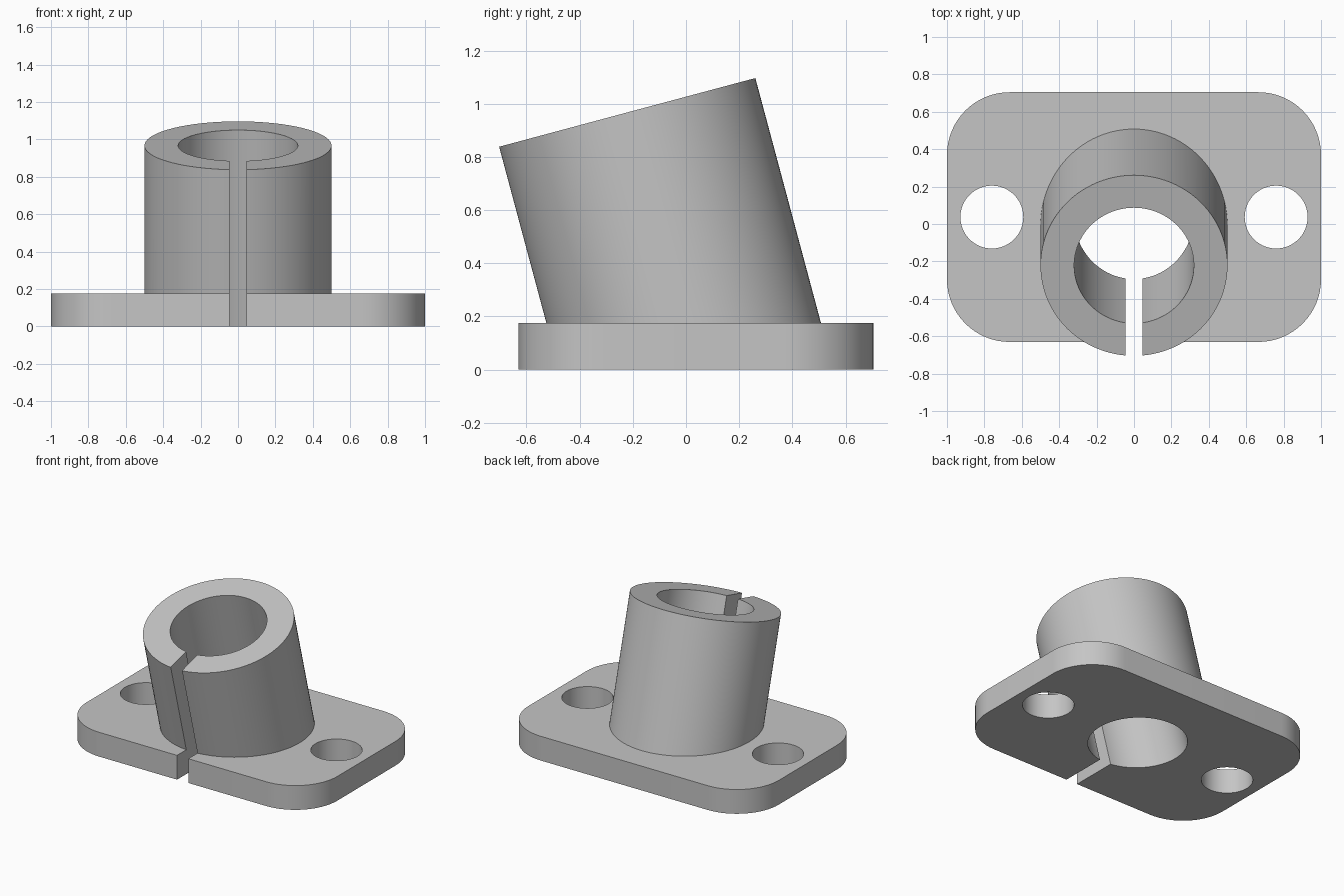
import bpy, bmesh, math
from mathutils import Matrix, Vector

cube = bpy.data.objects.get("Cube")
if cube:
    bpy.data.objects.remove(cube, do_unlink=True)

CENTRE_Y = 0.037
PLATE_DEPTH, PLATE_HEIGHT = 1.335, 0.175
CORNER = 0.335
TILT = math.radians(15)
# Frame whose z axis runs along the leaning tube, starting at the plate bottom
LEAN = Matrix.Translation((0, CENTRE_Y, 0)) @ Matrix.Rotation(TILT, 4, 'X')

grey = bpy.data.materials.new("plain grey")
grey.use_nodes = True
grey.diffuse_color = (0.56, 0.56, 0.56, 1)
grey.node_tree.nodes["Principled BSDF"].inputs["Base Color"].default_value = grey.diffuse_color


def make_object(name, bm):
    bmesh.ops.recalc_face_normals(bm, faces=bm.faces[:])
    mesh = bpy.data.meshes.new(name)
    bm.to_mesh(mesh)
    bm.free()
    mesh.materials.append(grey)
    obj = bpy.data.objects.new(name, mesh)
    bpy.context.collection.objects.link(obj)
    return obj


def cylinder(name, radius, low, high, frame, floor=None):
    bm = bmesh.new()
    bmesh.ops.create_cone(bm, cap_ends=True, segments=96, radius1=radius, radius2=radius,
                          depth=high - low,
                          matrix=frame @ Matrix.Translation((0, 0, (low + high) / 2)))
    if floor is not None:
        # Trim level with the plate
        geom = bm.verts[:] + bm.edges[:] + bm.faces[:]
        bmesh.ops.bisect_plane(bm, geom=geom, plane_co=(0, 0, floor),
                               plane_no=(0, 0, 1), clear_inner=True)
        bmesh.ops.holes_fill(bm, edges=[e for e in bm.edges if e.is_boundary], sides=0)
    return make_object(name, bm)


def combine(target, other, operation):
    mod = target.modifiers.new(operation.lower(), 'BOOLEAN')
    mod.operation = operation
    mod.solver = 'EXACT'
    mod.object = other
    bpy.context.view_layer.objects.active = target
    bpy.ops.object.modifier_apply(modifier=mod.name)
    bpy.data.objects.remove(other, do_unlink=True)


# Rounded base plate
bm = bmesh.new()
outline = []
steps = 16
for quarter, (sx, sy) in enumerate([(1, 1), (-1, 1), (-1, -1), (1, -1)]):
    cx = sx * (1 - CORNER)
    cy = CENTRE_Y + sy * (PLATE_DEPTH / 2 - CORNER)
    for i in range(steps + 1):
        a = (quarter + i / steps) * math.pi / 2
        outline.append(bm.verts.new((cx + CORNER * math.cos(a), cy + CORNER * math.sin(a), 0)))
face = bm.faces.new(outline)
top = bmesh.ops.extrude_face_region(bm, geom=[face])["geom"]
bmesh.ops.translate(bm, vec=(0, 0, PLATE_HEIGHT),
                    verts=[g for g in top if isinstance(g, bmesh.types.BMVert)])
holder = make_object("tilted_tube_holder", bm)

# Leaning tube, joined to the plate
combine(holder, cylinder("tube", 0.5, -0.4, 1.001, LEAN, floor=0.06), 'UNION')

# Bore along the tube and two mounting holes
combine(holder, cylinder("bore", 0.32, -0.5, 1.5, LEAN), 'DIFFERENCE')
for side in (-1, 1):
    spot = Matrix.Translation((side * 0.76, CENTRE_Y, 0))
    combine(holder, cylinder("mounting_hole", 0.168, -0.2, 0.4, spot), 'DIFFERENCE')

# Clamping slot through the front of the tube and plate
bm = bmesh.new()
bmesh.ops.create_cube(bm, size=1, matrix=LEAN @ Matrix.Translation((0, -0.75, 0.4))
                      @ Matrix.Diagonal(Vector((0.09, 1.5, 2.6, 1))))
combine(holder, make_object("slot", bm), 'DIFFERENCE')

# Smooth round walls, crisp edges
bpy.ops.object.select_all(action='DESELECT')
holder.select_set(True)
bpy.context.view_layer.objects.active = holder
bpy.ops.object.shade_smooth_by_angle(angle=math.radians(30))
